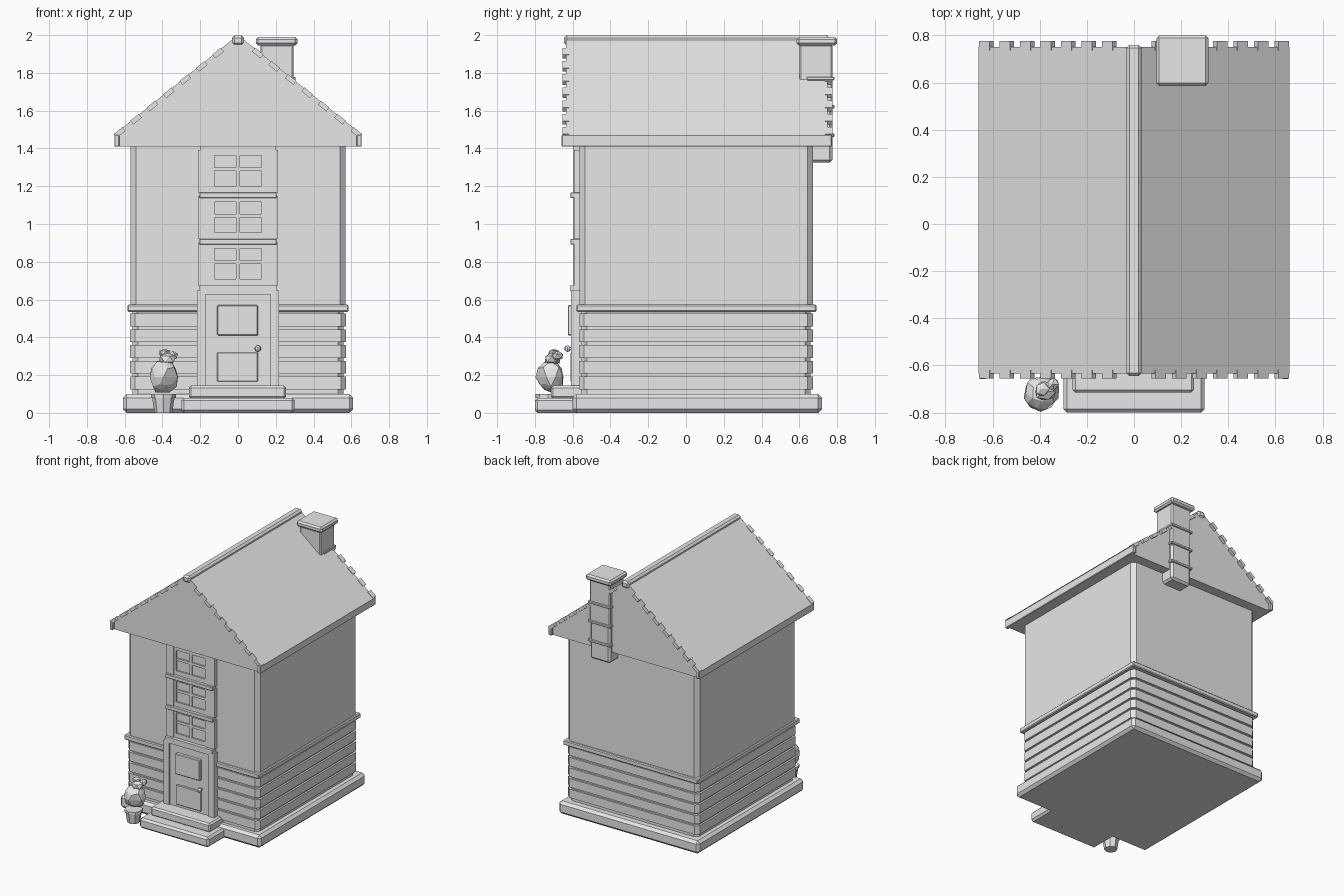
import bpy, bmesh, math, random
from mathutils import Matrix, Vector

if "Cube" in bpy.data.objects:
    bpy.data.objects.remove(bpy.data.objects["Cube"])

random.seed(4)
GREY = bpy.data.materials.new("light_grey")
GREY.diffuse_color = (0.8, 0.8, 0.8, 1)
GREY.use_nodes = True
GREY.node_tree.nodes["Principled BSDF"].inputs["Base Color"].default_value = GREY.diffuse_color


def finish(bm, name):
    bmesh.ops.recalc_face_normals(bm, faces=bm.faces)
    me = bpy.data.meshes.new(name)
    bm.to_mesh(me)
    bm.free()
    me.materials.append(GREY)
    ob = bpy.data.objects.new(name, me)
    bpy.context.collection.objects.link(ob)
    return ob


def box(name, x0, x1, y0, y1, z0, z1, bevel=0, upright_only=False, tilt=0):
    bm = bmesh.new()
    bmesh.ops.create_cube(bm, size=1)
    bmesh.ops.scale(bm, vec=(x1 - x0, y1 - y0, z1 - z0), verts=bm.verts)
    if bevel:
        edges = [e for e in bm.edges if not upright_only
                 or abs(e.verts[0].co.z - e.verts[1].co.z) > 1e-4]
        bmesh.ops.bevel(bm, geom=edges, offset=bevel, segments=1, affect='EDGES')
    centre = Vector(((x0 + x1) / 2, (y0 + y1) / 2, (z0 + z1) / 2))
    bm.transform(Matrix.Translation(centre) @ Matrix.Rotation(tilt, 4, 'Y'))
    return finish(bm, name)


def prism(name, profile, y0, y1):
    bm = bmesh.new()
    face = bm.faces.new([bm.verts.new((x, y0, z)) for x, z in profile])
    ext = bmesh.ops.extrude_face_region(bm, geom=[face])
    verts = [g for g in ext["geom"] if isinstance(g, bmesh.types.BMVert)]
    bmesh.ops.translate(bm, vec=(0, y1 - y0, 0), verts=verts)
    return finish(bm, name)


# Foundation and steps
box("foundation", -0.61, 0.61, -0.6, 0.72, 0, 0.10, 0.02)
box("lower_step", -0.3, 0.3, -0.8, -0.56, 0, 0.08, 0.015)
box("upper_step", -0.26, 0.255, -0.715, -0.54, 0.075, 0.145, 0.012)

# Lower storey: core with planks, then trim band and upper wall
box("lower_core", -0.558, 0.558, -0.553, 0.658, 0.09, 0.55, 0.028, True)
for i in range(5):
    z = 0.125 + i * 0.083
    box(f"siding_plank_{i}", -0.572, 0.572, -0.567, 0.672, z, z + 0.068, 0.028, True)
box("trim_band", -0.585, 0.585, -0.58, 0.69, 0.535, 0.573, 0.006)
box("upper_wall", -0.57, 0.57, -0.565, 0.672, 0.57, 1.42, 0.03, True)

# Roof: eave slab, gabled prism, side fascias, ridge beam
box("eave_slab", -0.64, 0.64, -0.635, 0.75, 1.41, 1.472)
prism("roof", [(-0.66, 1.47), (0.66, 1.47), (0.02, 1.985), (-0.02, 1.985)], -0.635, 0.75)
for s in (-1, 1):
    xs = sorted((s * 0.628, s * 0.655))
    box("eave_fascia", xs[0], xs[1], -0.658, 0.772, 1.41, 1.472, 0.004)
box("ridge_beam", -0.033, 0.033, -0.645, 0.76, 1.945, 2.0, 0.014)

# Tile ends along both gables
slope = math.atan2(0.515, 0.64)
for s in (-1, 1):
    for i in range(7):
        x = 0.105 + i * 0.087
        z = 1.985 - (x - 0.02) * 0.515 / 0.64 - 0.012
        for y0, y1 in ((-0.655, -0.62), (0.735, 0.775)):
            box("tile_end", s * x - 0.029, s * x + 0.029, y0, y1,
                z - 0.013, z + 0.013, 0, False, s * slope)

# Chimney: stack on the back wall, bands and cap
box("chimney_top", 0.118, 0.295, 0.6, 0.775, 1.6, 1.95, 0.008)
box("chimney_stack", 0.118, 0.295, 0.62, 0.775, 1.325, 1.8, 0.015)
for z in (1.47, 1.62, 1.77):
    box("chimney_band", 0.108, 0.305, 0.64, 0.785, z - 0.009, z + 0.009, 0.003)
box("chimney_cap", 0.095, 0.315, 0.585, 0.8, 1.945, 1.99, 0.012)

# Door with frame, raised panels and knob
for s in (-1, 1):
    xs = sorted((s * 0.172, s * 0.218))
    box("door_post", xs[0], xs[1], -0.61, -0.55, 0.14, 0.645)
box("door_lintel", -0.218, 0.218, -0.61, -0.55, 0.628, 0.648)
box("door_cap", -0.205, 0.205, -0.615, -0.55, 0.645, 0.675)
box("door", -0.175, 0.175, -0.6, -0.55, 0.14, 0.635)
box("door_upper_panel", -0.11, 0.105, -0.625, -0.59, 0.41, 0.57, 0.004)
box("door_lower_panel", -0.11, 0.105, -0.612, -0.59, 0.165, 0.32, 0.004)
bm = bmesh.new()
bmesh.ops.create_uvsphere(bm, u_segments=8, v_segments=6, radius=0.017,
                          matrix=Matrix.Translation((0.105, -0.627, 0.34)))
finish(bm, "door_knob")
box("knob_stem", 0.098, 0.112, -0.625, -0.595, 0.333, 0.347)

# Three stacked windows above the door
for i in range(3):
    z0 = 0.675 + i * 0.246
    z1 = z0 + 0.246 if i < 2 else 1.412
    box("window_back", -0.15, 0.15, -0.577, -0.55, z0, z1)
    for s in (-1, 1):
        xs = sorted((s * 0.145, s * 0.198))
        box("window_post", xs[0], xs[1], -0.595, -0.55, z0, z1)
        xs = sorted((s * 0.125, s * 0.148))
        box("window_frame_side", xs[0], xs[1], -0.588, -0.55, z0, z1)
        xs = sorted((s * 0.196, s * 0.212))
        box("window_outer_post", xs[0], xs[1], -0.592, -0.55, z0, z1 - 0.02)
    box("window_frame_bottom", -0.15, 0.15, -0.588, -0.55, z0, z0 + 0.035)
    box("window_frame_top", -0.15, 0.15, -0.588, -0.55, z1 - 0.05, z1)
    zm = (z0 + z1) / 2
    box("muntin_upright", -0.01, 0.01, -0.586, -0.55, z0, z1)
    box("muntin_cross", -0.13, 0.13, -0.586, -0.55, zm - 0.01, zm + 0.01)
    if i < 2:
        box("window_ledge", -0.205, 0.205, -0.612, -0.55, z1 - 0.03, z1, 0.003)

# Potted shrub: tapered pot and jagged low-poly leaves
PX, PY = -0.395, -0.73
bm = bmesh.new()
bmesh.ops.create_cone(bm, cap_ends=True, segments=8, radius1=0.047, radius2=0.06,
                      depth=0.085, matrix=Matrix.Translation((PX, PY, 0.0425)))
bmesh.ops.create_cone(bm, cap_ends=True, segments=8, radius1=0.066, radius2=0.066,
                      depth=0.02, matrix=Matrix.Translation((PX, PY, 0.09)))
finish(bm, "plant_pot")


def clump(name, x, y, z, rx, ry, rz, sub):
    bm = bmesh.new()
    bmesh.ops.create_icosphere(bm, subdivisions=sub, radius=1)
    for v in bm.verts:
        v.co *= random.uniform(0.8, 1.05)
    bmesh.ops.scale(bm, vec=(rx, ry, rz), verts=bm.verts)
    bmesh.ops.translate(bm, vec=(x, y, z), verts=bm.verts)
    finish(bm, name)


clump("shrub_body", -0.395, -0.715, 0.19, 0.08, 0.08, 0.095, 2)
clump("shrub_top", -0.375, -0.71, 0.285, 0.055, 0.05, 0.04, 1)
clump("shrub_tip", -0.39, -0.70, 0.318, 0.035, 0.035, 0.025, 1)
clump("shrub_side", -0.345, -0.68, 0.3, 0.03, 0.035, 0.028, 1)
